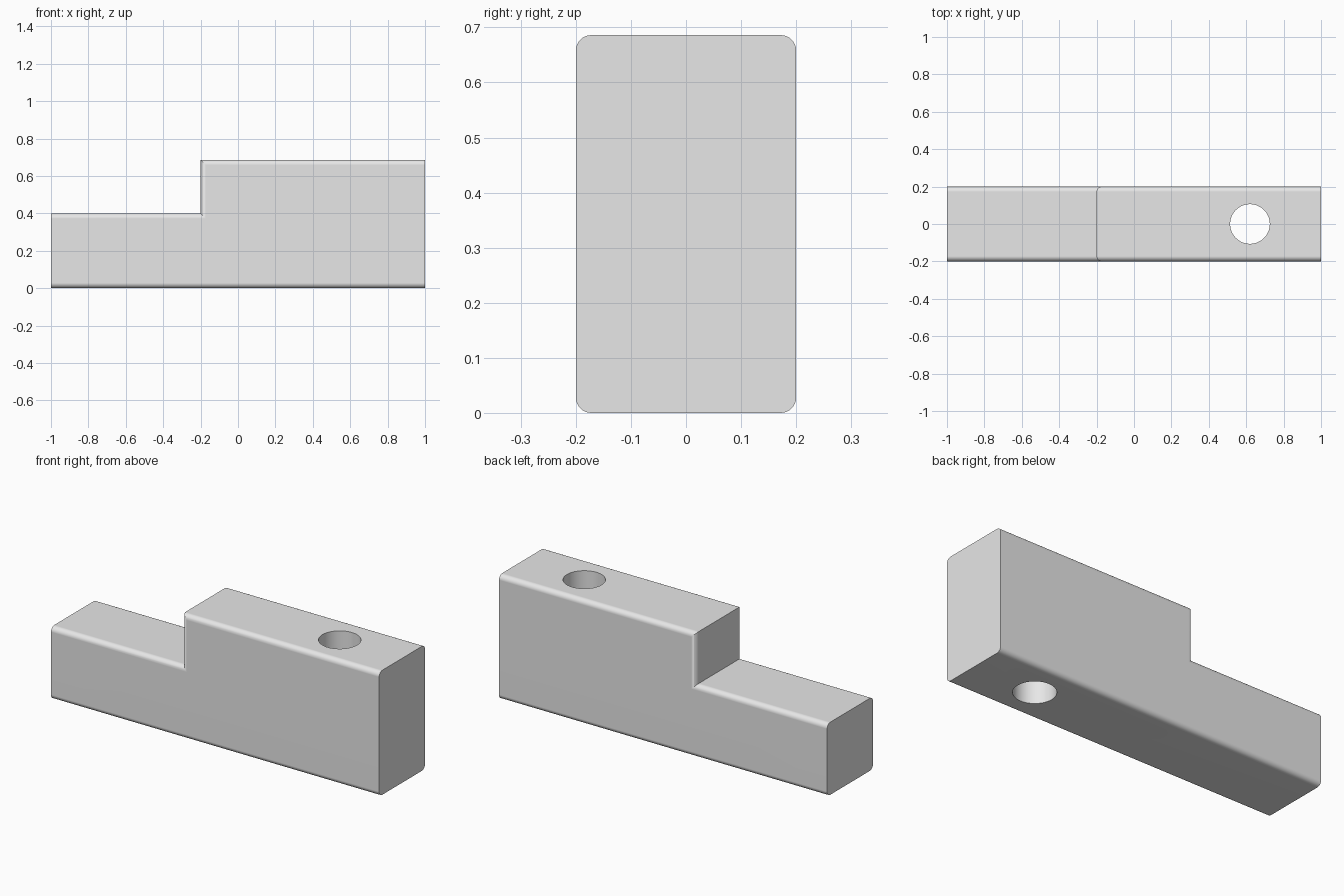
import bpy
import bmesh

cube = bpy.data.objects.get("Cube")
if cube:
    bpy.data.objects.remove(cube, do_unlink=True)

HALF_LENGTH, HALF_DEPTH = 1.0, 0.2
HEIGHT, STEP_X, STEP_Z = 0.686, -0.2, 0.4
FILLET = 0.028
HOLE_X, HOLE_RADIUS = 0.62, 0.106

# Plain grey material
grey = bpy.data.materials.new("plain_grey")
grey.use_nodes = True
colour = (0.8, 0.8, 0.8, 1.0)
grey.diffuse_color = colour
grey.node_tree.nodes["Principled BSDF"].inputs["Base Color"].default_value = colour

# Stepped side profile, extruded front to back
profile = [(-HALF_LENGTH, 0), (HALF_LENGTH, 0), (HALF_LENGTH, HEIGHT),
           (STEP_X, HEIGHT), (STEP_X, STEP_Z), (-HALF_LENGTH, STEP_Z)]
bm = bmesh.new()
face = bm.faces.new([bm.verts.new((x, -HALF_DEPTH, z)) for x, z in profile])
extruded = bmesh.ops.extrude_face_region(bm, geom=[face])["geom"]
bmesh.ops.translate(bm, vec=(0, 2 * HALF_DEPTH, 0),
                    verts=[v for v in extruded if isinstance(v, bmesh.types.BMVert)])
bmesh.ops.recalc_face_normals(bm, faces=bm.faces)


def is_rounded(edge):
    """Front and back outline edges, leaving the two ends sharp."""
    a, b = (v.co for v in edge.verts)
    on_end = abs(a.x) > 0.99 and abs(b.x) > 0.99 and a.x * b.x > 0
    return abs(a.y - b.y) < 0.001 and not on_end


bmesh.ops.bevel(bm, geom=[e for e in bm.edges if is_rounded(e)], offset=FILLET,
                offset_type='OFFSET', segments=8, profile=0.5, affect='EDGES')
mesh = bpy.data.meshes.new("stepped_block")
bm.to_mesh(mesh)
bm.free()
mesh.materials.append(grey)
block = bpy.data.objects.new("stepped_block", mesh)
bpy.context.collection.objects.link(block)

# Vertical through hole
bpy.ops.mesh.primitive_cylinder_add(vertices=64, radius=HOLE_RADIUS, depth=2,
                                    location=(HOLE_X, 0, HEIGHT / 2))
cutter = bpy.context.object
cutter.name = "hole_cutter"
cutter.hide_render = True
cutter.data.materials.append(grey)
hole = block.modifiers.new("hole", 'BOOLEAN')
hole.operation = 'DIFFERENCE'
hole.solver = 'EXACT'
hole.object = cutter

bpy.ops.object.select_all(action='DESELECT')
block.select_set(True)
bpy.context.view_layer.objects.active = block
bpy.ops.object.modifier_apply(modifier=hole.name)
bpy.data.objects.remove(cutter, do_unlink=True)

# Smooth fillets and hole wall, flat large faces
bpy.ops.object.shade_smooth_by_angle(angle=0.6)
weighted = block.modifiers.new("flat_faces", 'WEIGHTED_NORMAL')
weighted.keep_sharp = True
